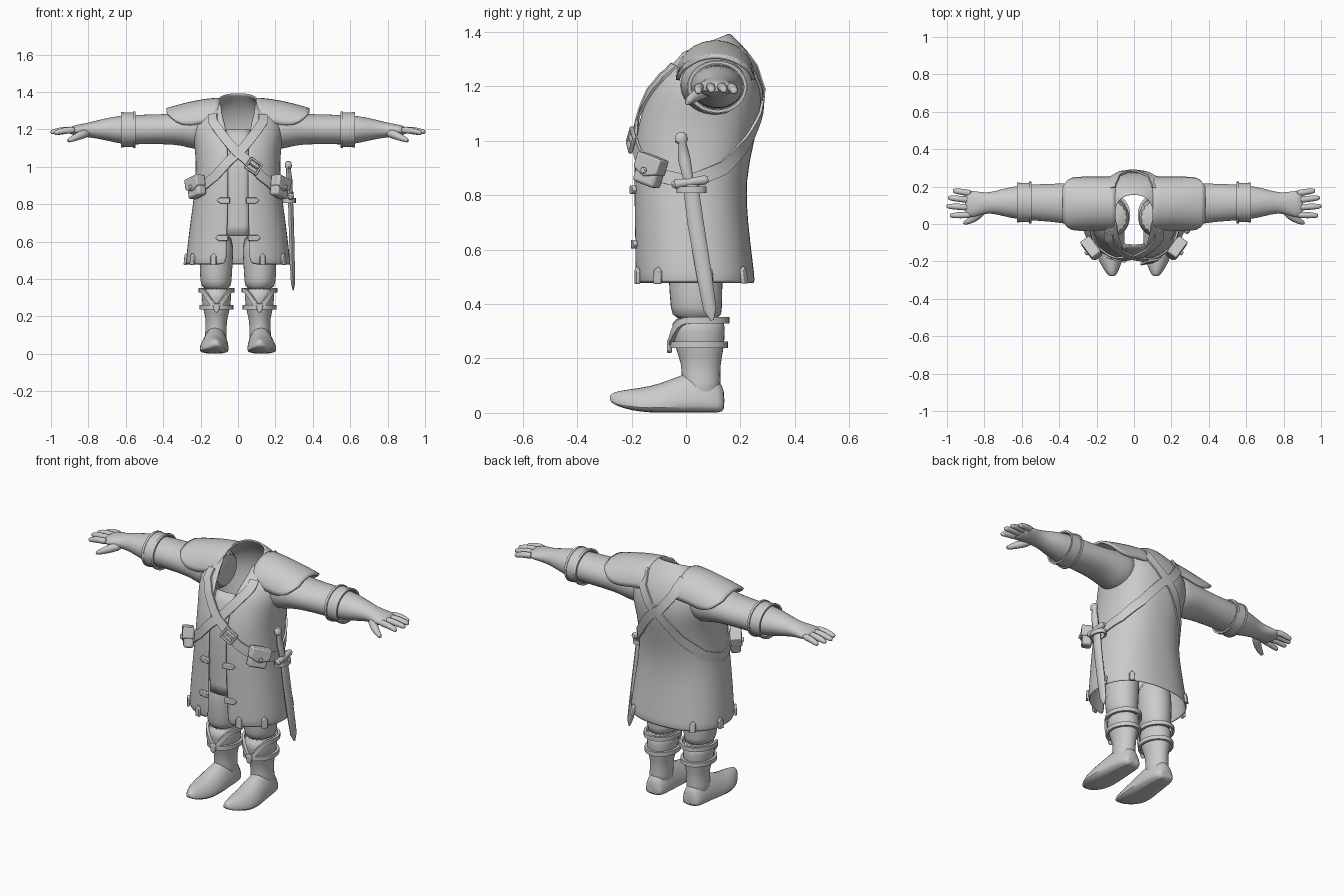
import bpy, bmesh, math
from math import sin, cos, pi, radians
from mathutils import Vector as V, Matrix

if "Cube" in bpy.data.objects:
    bpy.data.objects.remove(bpy.data.objects["Cube"])

GREY = bpy.data.materials.new("plain grey")
GREY.use_nodes = True
GREY.diffuse_color = (0.6, 0.6, 0.6, 1)
GREY.node_tree.nodes["Principled BSDF"].inputs["Base Color"].default_value = (0.6, 0.6, 0.6, 1)


def make(name, verts, faces, mirror=False, subsurf=0, solid=0, bevel=0):
    """Mesh object with consistent normals, smooth shading and modifiers."""
    me = bpy.data.meshes.new(name)
    me.from_pydata([tuple(v) for v in verts], [], faces)
    bm = bmesh.new()
    bm.from_mesh(me)
    bmesh.ops.recalc_face_normals(bm, faces=bm.faces)
    bm.to_mesh(me)
    bm.free()
    me.materials.append(GREY)
    ob = bpy.data.objects.new(name, me)
    bpy.context.collection.objects.link(ob)
    if solid:
        m = ob.modifiers.new("thickness", 'SOLIDIFY')
        m.thickness, m.offset = solid, 0
    if bevel:
        m = ob.modifiers.new("bevel", 'BEVEL')
        m.width, m.segments = bevel, 2
    if subsurf:
        ob.modifiers.new("smooth", 'SUBSURF').levels = subsurf
        ob.modifiers["smooth"].render_levels = subsurf
    if mirror:
        ob.modifiers.new("mirror", 'MIRROR')
    bpy.ops.object.select_all(action='DESELECT')
    ob.select_set(True)
    bpy.context.view_layer.objects.active = ob
    bpy.ops.object.shade_smooth_by_angle(angle=radians(40))
    return ob


def loft(name, rings, closed=True, caps=True, loop=False, **kw):
    """Skin a list of equally long point rings."""
    n, m = len(rings[0]), len(rings)
    faces = []
    for i in range(m if loop else m - 1):
        a, b = i * n, (i + 1) % m * n
        for j in range(n if closed else n - 1):
            k = (j + 1) % n
            faces.append((a + j, a + k, b + k, b + j))
    if caps and closed and not loop:
        faces += [tuple(range(n)), tuple(range((m - 1) * n, m * n))]
    return make(name, [p for r in rings for p in r], faces, **kw)


def ellipse(c, a, b, n=16):
    c, a, b = V(c), V(a), V(b)
    return [c + a * cos(2 * pi * i / n) + b * sin(2 * pi * i / n) for i in range(n)]


def tube(name, pts, radii, flat=1, n=10, **kw):
    """Round tube along a path; flat squashes it across x."""
    rings = []
    for i, p in enumerate(pts):
        t = (V(pts[min(i + 1, len(pts) - 1)]) - V(pts[max(i - 1, 0)])).normalized()
        side = V((0, 1, 0)) if abs(t.y) < 0.8 else V((1, 0, 0))
        a = (side - t * side.dot(t)).normalized()
        rings.append(ellipse(p, a * radii[i], t.cross(a) * radii[i] * flat, n))
    return loft(name, rings, **kw)


def strap(name, pts, normals, width, thick, loop=False, **kw):
    """Flat band following points with outward normals."""
    rings, m = [], len(pts)
    for i, (p, n) in enumerate(zip(pts, normals)):
        t = pts[(i + 1) % m] - pts[i - 1] if loop else pts[min(i + 1, m - 1)] - pts[max(i - 1, 0)]
        w, h = t.cross(n).normalized() * width / 2, n * thick / 2
        rings.append([p - w - h, p + w - h, p + w + h, p - w + h])
    return loft(name, rings, loop=loop, **kw)


def plate(name, outline, mat, depth, **kw):
    """Extruded outline set in a local frame."""
    n = len(outline)
    vs = [mat @ V((u, v, d)) for d in (0, depth) for u, v in outline]
    fs = [tuple(range(n)), tuple(range(n, 2 * n))]
    fs += [(i, (i + 1) % n, n + (i + 1) % n, n + i) for i in range(n)]
    return make(name, vs, fs, **kw)


def rect(w, h):
    return [(-w / 2, -h / 2), (w / 2, -h / 2), (w / 2, h / 2), (-w / 2, h / 2)]


# Coat levels: height, half width, front y, back y, opening half width, tilt
LEVELS = [(.475, .275, -.185, .25, .06, 0), (.55, .268, -.185, .24, .06, 0), (.7, .25, -.187, .222, .055, 0),
          (.85, .228, -.19, .212, .052, 0), (1.0, .218, -.188, .245, .052, 0), (1.1, .225, -.165, .268, .055, 0),
          (1.18, .24, -.135, .275, .06, 0), (1.25, .23, -.1, .255, .07, .1), (1.3, .18, -.072, .215, .08, .25),
          (1.33, .12, -.058, .175, .088, .38), (1.35, .1, -.06, .155, .09, .4)]


def level(z):
    z = min(max(z, LEVELS[0][0]), LEVELS[-1][0])
    for a, b in zip(LEVELS, LEVELS[1:]):
        if z <= b[0]:
            f = (z - a[0]) / (b[0] - a[0])
            return [p + (q - p) * f for p, q in zip(a, b)]


def body(t, z, off=0.0):
    """Point on the coat; angle 0 faces front, growing towards +x."""
    h, w, yf, yb, g, k = level(z)
    sx, sy = [math.copysign(abs(q) ** .85, q) for q in (sin(t), cos(t))]
    dy = -(yb - yf) / 2 * sy
    p = V((w * sx, (yf + yb) / 2 + dy, h + k * dy))
    return p + normal(t, z) * off if off else p


def normal(t, z):
    z = min(max(z, .48), 1.345)
    return (body(t + .02, z) - body(t - .02, z)).cross(body(t, z + .004) - body(t, z - .004)).normalized()


def frame(t, z, off=0.0, turn=0.0):
    n = normal(t, z)
    u = (body(t + .02, z) - body(t - .02, z)).normalized()
    m = Matrix((u, n.cross(u), n)).transposed().to_4x4()
    return Matrix.Translation(body(t, z, off)) @ m @ Matrix.Rotation(turn, 4, 'Z')


# Open coat and the hanging inner panel
rings = []
for lv in LEVELS:
    t0 = math.asin((lv[4] / lv[1]) ** (1 / .85))
    rings.append([body(t0 + (2 * pi - 2 * t0) * i / 36, lv[0]) for i in range(37)])
loft("coat", rings, closed=False, solid=.012, subsurf=1)
rows = [[V((x, level(z)[2] + .012 + abs(x) * .1, z)) for x in (-.06, -.03, 0, .03, .06)]
        for z in [.63 + .57 * i / 10 for i in range(11)]]
loft("inner_panel", rows, closed=False, solid=.006)

# Crossed shoulder straps
KEYS = [(-.75, 1.3), (-.5, 1.24), (0, 1.07), (.5, .95), (1.0, .875), (1.57, .85), (2.1, .9), (2.6, 1.0),
        (pi, 1.15), (3.6, 1.27), (3.85, 1.31)]
path = []
for (ta, za), (tb, zb) in zip(KEYS, KEYS[1:]):
    path += [(ta + (tb - ta) * i / 5, za + (zb - za) * i / 5) for i in range(5)]
for side, name in ((1, "left_hip_strap"), (-1, "right_hip_strap")):
    off = .011 if side > 0 else .007
    strap(name, [body(t * side, z, off) for t, z in path], [normal(t * side, z) for t, z in path], .05, .01)

# Strap buckle
fr = frame(.3, 1.0, .016, -.6)
for u, v, w, h in ((0, .03, .075, .012), (0, -.03, .075, .012), (.034, 0, .012, .06), (-.034, 0, .012, .06),
                   (0, 0, .06, .008)):
    plate("strap_buckle", rect(w, h), fr @ Matrix.Translation((u, v, 0)), .014, bevel=.003)

# Hip pouches with flap and button
for s, name in ((1, "left_pouch"), (-1, "right_pouch")):
    fr = frame(.97 * s, .885, .01, -.3 * s)
    plate(name, rect(.1, .105), fr, .055, bevel=.012)
    plate(name + "_flap", [(-.055, .058), (.055, .058), (.055, .0), (0, -.022), (-.055, .0)],
          fr @ Matrix.Translation((0, 0, .004)), .06, bevel=.006)
    plate(name + "_button", [(.012 * cos(i * pi / 5), .012 * sin(i * pi / 5)) for i in range(10)],
          fr @ Matrix.Translation((0, 0, .06)), .014, bevel=.003)

# Pointed fasteners on the coat front and hem
TAB = [(-.035, -.016), (.018, -.016), (.036, 0), (.018, .016), (-.035, .016)]
for s in (1, -1):
    for z in (.62, .82):
        plate("front_fastener", TAB, frame(.27 * s, z, .004, 0 if s > 0 else pi), .014, bevel=.004)
    for t in (.42, 1.0, 1.75, 2.45):
        plate("hem_tab", [(u * .9, v) for u, v in TAB], frame(t * s, .505, .004, pi / 2), .014, bevel=.004)

# Sleeves with hands: x, centre y and z, half depth, half height
ARM = [(.12, .1, 1.21, .12, .11), (.22, .1, 1.2, .125, .115), (.3, .105, 1.205, .118, .09), (.4, .112, 1.2, .105, .08),
       (.5, .115, 1.2, .1, .08), (.6, .115, 1.197, .093, .08), (.67, .115, 1.2, .082, .068), (.74, .115, 1.2, .062, .052),
       (.79, .112, 1.197, .055, .041), (.84, .108, 1.195, .067, .034), (.88, .106, 1.195, .074, .026),
       (.905, .106, 1.193, .06, .014)]
loft("arms", [ellipse((x, y, z), (0, a, 0), (0, 0, b), 20) for x, y, z, a, b in ARM], mirror=True, subsurf=1)
for name, y0, tip in (("little_fingers", .163, (.965, .178, 1.18)), ("ring_fingers", .127, (.99, .14, 1.185)),
                      ("middle_fingers", .088, (.998, .095, 1.185)), ("index_fingers", .05, (.98, .045, 1.18))):
    a, b = V((.86, y0, 1.197)), V(tip)
    mid = a.lerp(b, .6) + V((0, 0, .008))
    tube(name, [a, mid, b, b + V((.004, 0, 0))], [.02, .018, .014, .006], mirror=True, subsurf=1)
tube("thumbs", [(.8, .085, 1.185), (.84, .04, 1.17), (.88, .015, 1.152), (.915, .002, 1.135)],
     [.028, .024, .018, .01], mirror=True, subsurf=1)

# Forearm cuffs with raised rims
for name, x, w, grow in (("cuffs", .585, .06, .006), ("cuff_inner_rims", .555, .013, .012), ("cuff_outer_rims", .618, .013, .009)):
    c = V((x, .115, 1.198))
    nr = ellipse((0, 0, 0), (0, 1, 0), (0, 0, 1), 32)
    pts = [c + V((0, n.y * (.094 + grow), n.z * (.081 + grow))) for n in nr]
    strap(name, pts, nr, w, .01, loop=True, mirror=True)

# Draped shoulder pads with rounded outer corners
rows = []
for i in range(13):
    x = .1 + .28 * i / 12
    f = max(0, (x - .24) / .14)
    reach = radians(88) * (1 - .55 * f ** 3)
    top = 1.362 - .055 * ((x - .1) / .28) ** 1.6
    rows.append([V((x, .108 + .138 * sin(a), top - (.125 - .025 * f) * (1 - cos(a))))
                 for a in [reach * (j / 8 - 1) for j in range(17)]])
loft("shoulder_pads", rows, closed=False, solid=.014, mirror=True)

# Boots: shaft rings (z, x, y, half width, half depth) and foot rings (y, x, half width, bottom, top)
SHAFT = [(.04, .12, .06, .066, .07), (.12, .118, .055, .058, .073), (.18, .115, .055, .056, .072),
         (.24, .115, .05, .074, .092), (.3, .115, .045, .08, .1), (.36, .115, .045, .085, .1)]
loft("boot_shafts", [ellipse((x, y, z), (a, 0, 0), (0, b, 0)) for z, x, y, a, b in SHAFT], mirror=True, subsurf=1)
FOOT = [(.142, .118, .04, .008, .08), (.125, .118, .058, 0, .12), (.06, .12, .068, 0, .16), (-.02, .123, .075, 0, .14),
        (-.1, .128, .083, 0, .105), (-.17, .128, .076, .003, .092), (-.23, .122, .05, .016, .084), (-.268, .118, .028, .032, .076),
        (-.28, .117, .012, .045, .064)]
rows = []
for y, x, w, lo, hi in FOOT:
    half = [(.8, 0), (1, .15), (.93, .45), (.65, .8), (.25, 1)]
    rows.append([V((x + w * s * u, y, lo + (hi - lo) * v))
                 for s, h in ((1, half), (-1, half[::-1])) for u, v in h])
loft("feet", rows, mirror=True, subsurf=1)

# Trouser legs
LEG = [(.34, .115, .042, .074, .09), (.38, .118, .038, .086, .097), (.48, .118, .035, .09, .1), (.66, .108, .035, .095, .11)]
loft("trouser_legs", [ellipse((x, y, z), (a, 0, 0), (0, b, 0)) for z, x, y, a, b in LEG], mirror=True, subsurf=1)

# Boot straps, the upper one dipping to the front buckle
for name, z0, dip, a, b in (("upper_boot_straps", .34, .085, .088, .105), ("lower_boot_straps", .25, 0, .083, .1)):
    nr = ellipse((0, 0, 0), (1, 0, 0), (0, 1, 0), 36)
    pts = [V((.115 + n.x * a, .047 + n.y * b, z0 - (dip * max(0, -n.y) ** 5))) for n in nr]
    strap(name, pts, nr, .024, .014, loop=True, mirror=True)
fr = Matrix.Translation((.115, -.052, .25)) @ Matrix.Rotation(pi / 2, 4, 'X')
plate("boot_buckles", [(-.02, .02), (-.014, -.02), (0, -.032), (.014, -.02), (.02, .02)], fr, .018, mirror=True, bevel=.005)

# Sheathed short sword on the left hip
tube("scabbard", [(.28, .015, .85), (.285, .035, .7), (.29, .068, .5), (.294, .088, .38), (.295, .096, .34)],
     [.028, .03, .028, .024, .006], flat=.5)
tube("sword_grip", [(.277, .01, .85), (.273, -.006, .93), (.27, -.014, .99), (.27, -.017, 1.0), (.269, -.019, 1.02), (.269, -.02, 1.03)],
     [.018, .023, .016, .024, .022, .012], flat=.8)
tube("sword_guard", [(.28, -.05, .838), (.282, -.04, .84), (.282, .015, .848), (.28, .07, .856), (.28, .082, .858)],
     [.01, .018, .015, .018, .01])
nr = ellipse((0, 0, 0), (1, 0, 0), (0, 1, 0), 20)
strap("sword_hanger", [V((.272 + n.x * .032, .02 + n.y * .05, .82)) for n in nr], nr, .025, .01, loop=True)
